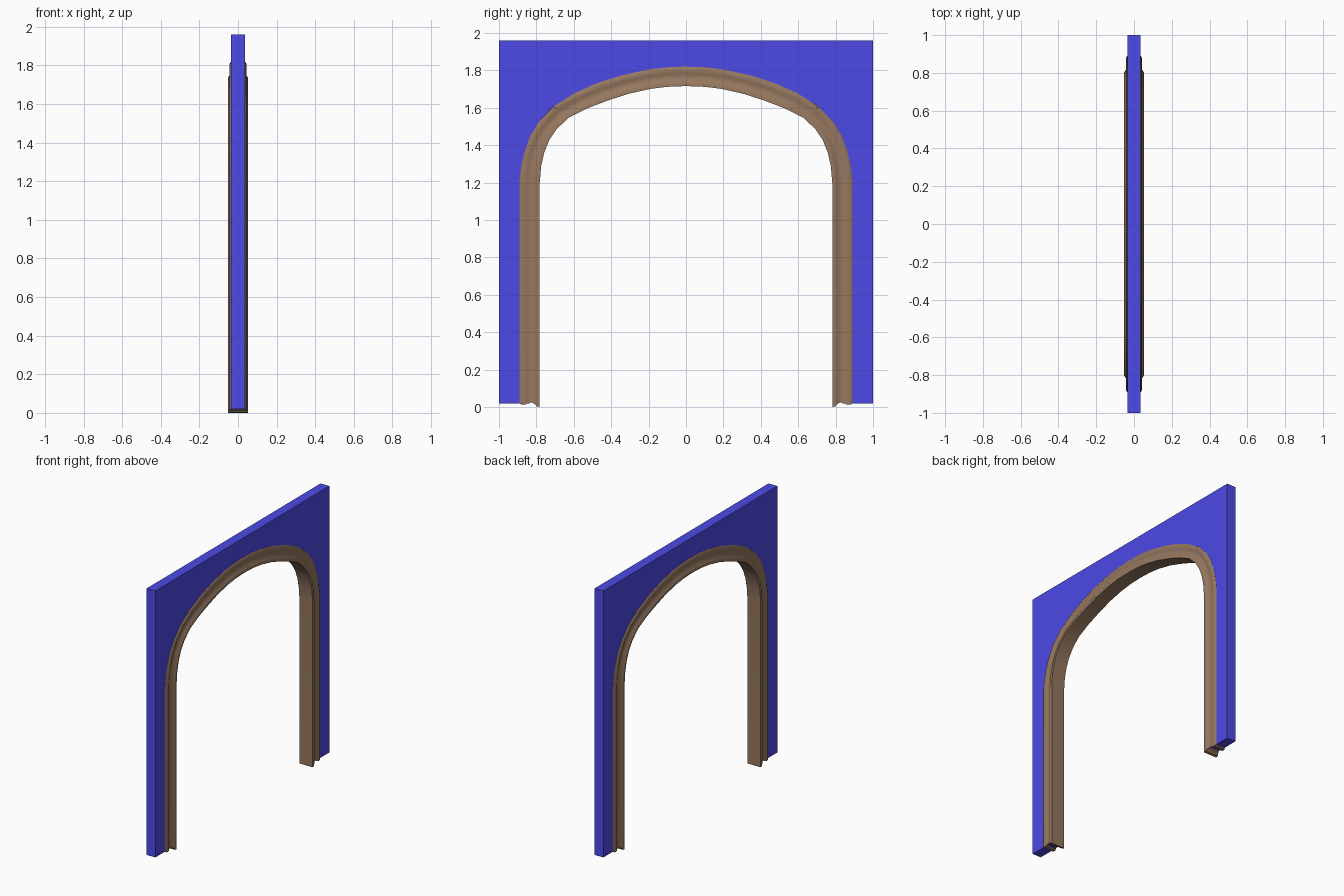
import bpy, bmesh, math

if "Cube" in bpy.data.objects:
    bpy.data.objects.remove(bpy.data.objects["Cube"], do_unlink=True)


def material(name, colour):
    m = bpy.data.materials.new(name)
    m.use_nodes = True
    m.diffuse_color = (*colour, 1)
    m.node_tree.nodes["Principled BSDF"].inputs["Base Color"].default_value = (*colour, 1)
    return m


def finish(bm, name, mat):
    bmesh.ops.recalc_face_normals(bm, faces=bm.faces)
    mesh = bpy.data.meshes.new(name)
    bm.to_mesh(mesh)
    bm.free()
    mesh.materials.append(mat)
    obj = bpy.data.objects.new(name, mesh)
    bpy.context.collection.objects.link(obj)
    return obj


def mirrored(half):
    return half + [(-y, z) for y, z in reversed(half[:-1])]


blue = material("wall blue", (0.075, 0.068, 0.8))
brown = material("trim brown", (0.305, 0.188, 0.115))

# Inner and outer edges of the arch trim, from foot to crown (y, z)
inner = mirrored([(.782, 0), (.782, 1.2), (.774, 1.29), (.758, 1.36), (.732, 1.425),
                  (.692, 1.485), (.63, 1.545), (.53, 1.596), (.42, 1.638), (.31, 1.674),
                  (.19, 1.701), (.1, 1.712), (0, 1.716)])
outer = mirrored([(.89, 0), (.89, 1.21), (.881, 1.29), (.865, 1.36), (.835, 1.445),
                  (.787, 1.525), (.71, 1.605), (.6, 1.676), (.48, 1.73), (.35, 1.772),
                  (.21, 1.803), (.11, 1.816), (0, 1.82)])
# Moulding section: position across the trim, half depth, height of foot
section = [(0, .053, 0), (.15, .053, .003), (.22, .05, .014), (.38, .039, .024),
           (.58, .037, .024), (.7, .043, .013), (.9, .043, .012), (1, .036, .02)]
loop = section + [(t, -x, z) for t, x, z in reversed(section)]

# Moulded trim lining both faces and the inside of the opening
bm = bmesh.new()
rings = []
for (yi, zi), (yo, zo) in zip(inner, outer):
    ring = []
    for t, x, foot in loop:
        z = foot if zi == 0 else zi + (zo - zi) * t
        ring.append(bm.verts.new((x, yi + (yo - yi) * t, z)))
    rings.append(ring)
n = len(loop)
for a, b in zip(rings, rings[1:]):
    for i in range(n):
        j = (i + 1) % n
        bm.faces.new((a[i], a[j], b[j], b[i]))
# Foot caps, in strips across the depth
for ring in (rings[0], rings[-1]):
    for i in range(len(section) - 1):
        bm.faces.new((ring[i], ring[i + 1], ring[n - 2 - i], ring[n - 1 - i]))
trim = finish(bm, "arch_trim", brown)
bpy.ops.object.select_all(action="DESELECT")
trim.select_set(True)
bpy.context.view_layer.objects.active = trim
bpy.ops.object.shade_smooth_by_angle(angle=math.radians(35))

# Wall panel with the arched opening hidden behind the trim
opening = [((a[0] + b[0]) / 2, max((a[1] + b[1]) / 2, .02)) for a, b in zip(inner, outer)]
outline = [(-1, .02), (-1, 1.96), (1, 1.96), (1, .02)] + opening
bm = bmesh.new()
face = bm.faces.new([bm.verts.new((-.035, y, z)) for y, z in outline])
moved = bmesh.ops.extrude_face_region(bm, geom=[face])["geom"]
bmesh.ops.translate(bm, vec=(.07, 0, 0),
                    verts=[v for v in moved if isinstance(v, bmesh.types.BMVert)])
bmesh.ops.triangulate(bm, faces=[f for f in bm.faces if len(f.verts) > 4])
finish(bm, "wall_panel", blue)
